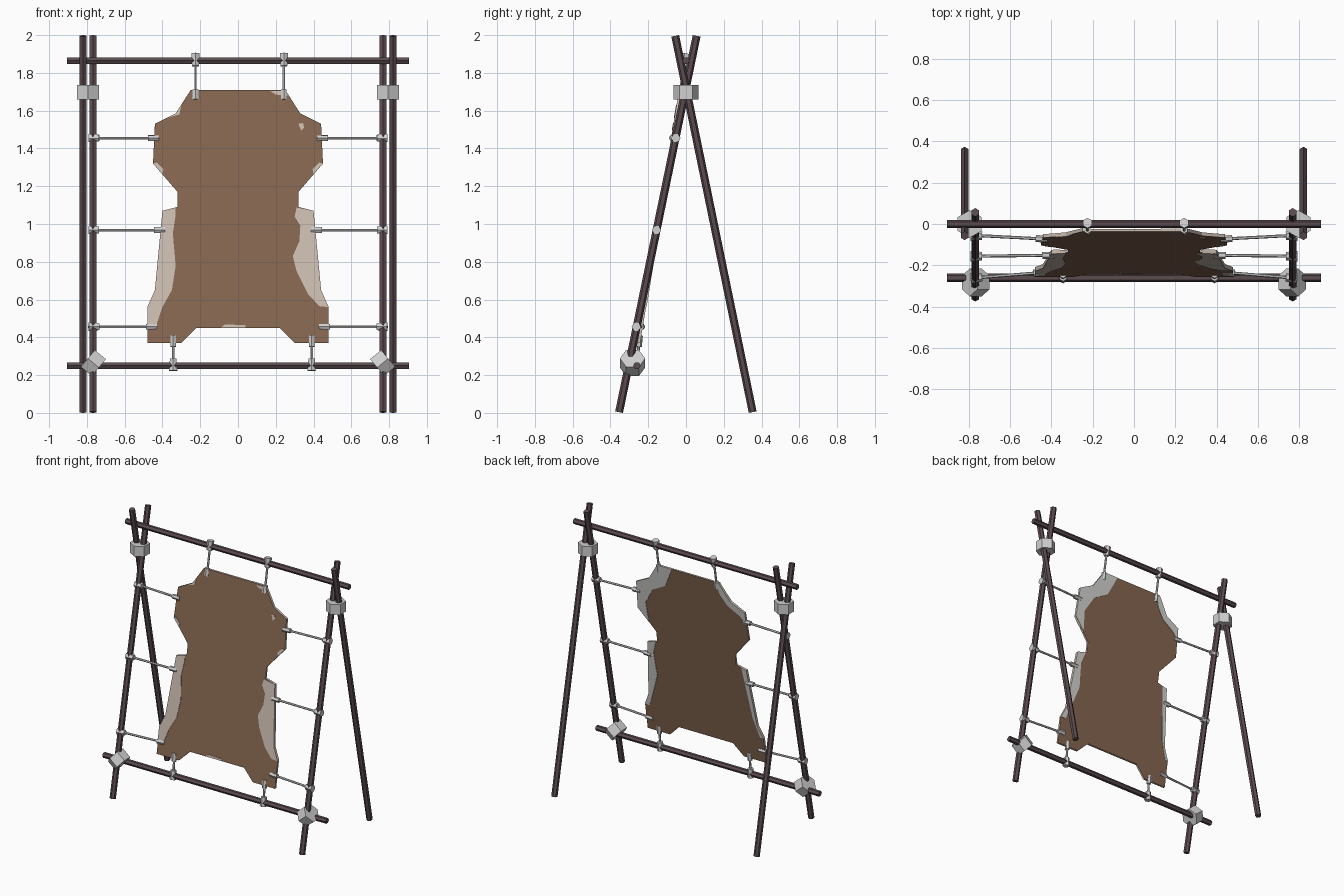
import bpy, bmesh, math
from mathutils import Vector, Matrix

if "Cube" in bpy.data.objects:
    bpy.data.objects.remove(bpy.data.objects["Cube"])


def material(name, r, g, b):
    m = bpy.data.materials.new(name)
    m.diffuse_color = (r, g, b, 1)
    m.use_nodes = True
    m.node_tree.nodes["Principled BSDF"].inputs["Base Color"].default_value = m.diffuse_color
    return m


WOOD = material("dark_wood", 0.105, 0.072, 0.08)
LEATHER = material("brown_hide", 0.235, 0.133, 0.08)
PALE = material("pale_beige", 0.60, 0.50, 0.43)
GREY = material("pale_grey", 0.66, 0.67, 0.64)
ROPE = material("rope_grey", 0.63, 0.63, 0.63)


def finish(name, bm, mats):
    bmesh.ops.recalc_face_normals(bm, faces=bm.faces)
    me = bpy.data.meshes.new(name)
    bm.to_mesh(me)
    bm.free()
    for m in mats:
        me.materials.append(m)
    ob = bpy.data.objects.new(name, me)
    bpy.context.collection.objects.link(ob)
    return ob


def rod(name, a, b, r, mat, r2=None, sides=6, turn=0.0):
    """Straight faceted rod between two points."""
    a, b = Vector(a), Vector(b)
    d = b - a
    rot = Vector((0, 0, 1)).rotation_difference(d).to_matrix().to_4x4()
    bm = bmesh.new()
    bmesh.ops.create_cone(bm, cap_ends=True, segments=sides, radius1=r,
                          radius2=r if r2 is None else r2, depth=d.length,
                          matrix=Matrix.Translation((a + b) / 2) @ rot @ Matrix.Rotation(turn, 4, 'Z'))
    return finish(name, bm, [mat])


def leg_y(z):
    return -0.355 + 0.206 * z


def hide_y(z):
    return -0.03 + 0.164 * (z - 1.71)


def sheet(name, pts, mats, y0, y1):
    """Outline in x, z laid on the sloping hide plane, with thickness from y0 to y1."""
    bm = bmesh.new()
    front = [bm.verts.new((x, hide_y(z) + y0, z)) for x, z in pts]
    back = [bm.verts.new((x, hide_y(z) + y1, z)) for x, z in pts]
    bm.faces.new(front)
    bm.faces.new(back[::-1])
    n = len(pts)
    for i in range(n):
        j = (i + 1) % n
        f = bm.faces.new((front[i], front[j], back[j], back[i]))
        f.material_index = len(mats) - 1
    return finish(name, bm, mats)


# Frame: crossed legs, rails and lashings
for s, side in ((-1, "left"), (1, "right")):
    rod("front_leg_" + side, (s * 0.768, leg_y(0.004), 0.004),
        (s * 0.768, leg_y(1.996), 1.996), 0.021, WOOD)
    rod("back_leg_" + side, (s * 0.82, 0.353, 0.004), (s * 0.82, -0.057, 1.996), 0.021, WOOD)
    rod("top_lashing_" + side, (s * 0.795, 0, 1.66), (s * 0.795, 0, 1.735), 0.067, ROPE)
    c, ax = Vector((s * 0.766, -0.283, 0.264)), Vector((s * 0.77, 0, 0.64)) * 0.038
    rod("bottom_lashing_" + side, c - ax, c + ax, 0.067, ROPE)
rod("top_rail", (-0.905, 0, 1.865), (0.905, 0, 1.865), 0.02, WOOD)
rod("bottom_rail", (-0.905, -0.26, 0.25), (0.905, -0.26, 0.25), 0.02, WOOD)


# Cords with a knot at each end
def cord(name, a, b, frame_knot=0.033, hide_knot=0.029):
    a, b = Vector(a), Vector(b)
    d = (b - a).normalized()
    rod(name, a, b, 0.0075, ROPE)
    rod(name + "_frame_knot", a - d * frame_knot * 0.7, a + d * frame_knot, 0.025, ROPE, 0.02)
    rod(name + "_hide_knot", b - d * hide_knot, b + d * hide_knot, 0.017, ROPE)


for s, side in ((-1, "left"), (1, "right")):
    for level, z, x in (("upper", 1.455, 0.447), ("middle", 0.968, 0.415), ("lower", 0.456, 0.458)):
        cord(f"{level}_cord_{side}", (s * 0.768, leg_y(z), z), (s * x, hide_y(z), z))
for x, side in ((-0.225, "left"), (0.243, "right")):
    cord("top_cord_" + side, (x, 0, 1.875), (x, hide_y(1.685), 1.685), 0.04, 0.027)
for x, side in ((-0.343, "left"), (0.39, "right")):
    cord("bottom_cord_" + side, (x, -0.26, 0.25), (x, hide_y(0.38), 0.38), 0.038, 0.03)

# Stretched hide, symmetric outline
half = [(0.25, 1.71), (0.33, 1.585), (0.44, 1.53), (0.45, 1.32), (0.32, 1.17), (0.32, 1.09),
        (0.40, 1.07), (0.44, 0.65), (0.48, 0.56), (0.48, 0.37), (0.30, 0.37), (0.22, 0.45)]
sheet("hide", half + [(-x, z) for x, z in reversed(half)], [LEATHER, PALE], -0.007, 0.007)


# Pale patches on the hide faces
def front_patch(name, pts, mat=PALE):
    sheet(name, pts, [mat], -0.010, -0.006)


def back_patch(name, pts, mat=GREY):
    sheet(name, pts, [mat], 0.006, 0.010)


front_patch("front_flank_left", [
    (-0.33, 1.087), (-0.40, 1.07), (-0.44, 0.65), (-0.48, 0.56), (-0.48, 0.46), (-0.43, 0.47),
    (-0.40, 0.56), (-0.35, 0.65), (-0.33, 0.78), (-0.345, 0.95), (-0.33, 1.05)])
front_patch("front_flank_right", [
    (0.31, 1.087), (0.40, 1.07), (0.44, 0.65), (0.48, 0.56), (0.43, 0.565), (0.37, 0.63),
    (0.31, 0.75), (0.29, 0.83), (0.325, 0.91), (0.33, 0.99), (0.30, 1.04)])
for s, side in ((-1, "left"), (1, "right")):
    front_patch("front_neck_spot_" + side, [
        (s * 0.45, 1.32), (s * 0.40, 1.265), (s * 0.395, 1.29), (s * 0.43, 1.325)])
front_patch("front_shoulder_spot", [(0.32, 1.53), (0.345, 1.535), (0.35, 1.51), (0.335, 1.495)])
front_patch("front_top_spot", [(0.17, 1.705), (0.25, 1.705), (0.265, 1.68), (0.20, 1.685)])
front_patch("front_edge_spot", [(-0.30, 1.63), (-0.33, 1.585), (-0.38, 1.56), (-0.31, 1.58)])
front_patch("front_hem_spot", [(-0.09, 0.453), (0.04, 0.453), (0.04, 0.465), (-0.07, 0.468)])

back_patch("back_shoulder_right", [
    (0.13, 1.71), (0.25, 1.71), (0.33, 1.585), (0.44, 1.53), (0.45, 1.32), (0.37, 1.23),
    (0.38, 1.38), (0.31, 1.50), (0.20, 1.56)])
back_patch("back_flank_right", [
    (0.33, 1.087), (0.40, 1.07), (0.44, 0.65), (0.48, 0.56), (0.44, 0.56), (0.39, 0.70),
    (0.35, 0.82), (0.36, 1.0)])
back_patch("back_shoulder_left", [
    (-0.22, 1.71), (-0.25, 1.71), (-0.33, 1.585), (-0.44, 1.53), (-0.445, 1.44),
    (-0.40, 1.49), (-0.30, 1.55), (-0.25, 1.62)])
back_patch("back_flank_left", [
    (-0.36, 1.08), (-0.40, 1.07), (-0.44, 0.65), (-0.48, 0.56), (-0.455, 0.56), (-0.41, 0.70),
    (-0.375, 0.98)])
